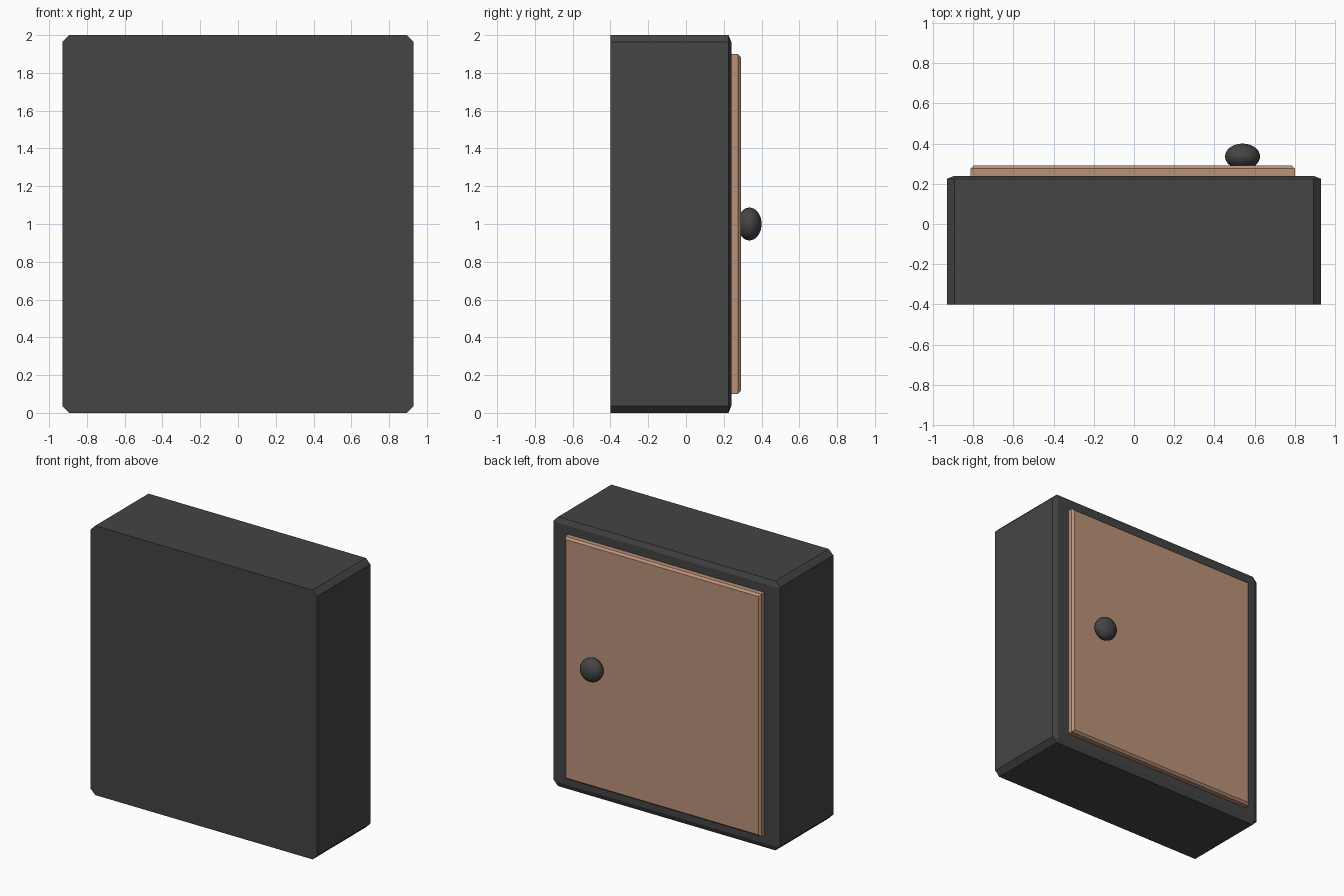
import bpy, bmesh, math
from mathutils import Vector

if "Cube" in bpy.data.objects:
    bpy.data.objects.remove(bpy.data.objects["Cube"])


def material(name, rgb):
    m = bpy.data.materials.new(name)
    m.diffuse_color = (*rgb, 1.0)
    m.use_nodes = True
    m.node_tree.nodes["Principled BSDF"].inputs["Base Color"].default_value = m.diffuse_color
    return m


charcoal = material("charcoal", (0.058, 0.058, 0.058))
tan = material("tan_wood", (0.50, 0.29, 0.19))


def box(name, lo, hi, chamfer, depth, pick, mat):
    """Box whose picked edges are chamfered: 'chamfer' across x/z, 'depth' along y."""
    lo, hi = Vector(lo), Vector(hi)
    stretch = chamfer / depth
    size, mid = hi - lo, (lo + hi) / 2
    bm = bmesh.new()
    bmesh.ops.create_cube(bm, size=1)
    for v in bm.verts:
        v.co = Vector((v.co.x * size.x, v.co.y * size.y * stretch, v.co.z * size.z))
    edges = [e for e in bm.edges if pick([v.co.y for v in e.verts])]
    bmesh.ops.bevel(bm, geom=edges, offset=chamfer, offset_type='OFFSET',
                    segments=1, affect='EDGES', profile=0.5)
    for v in bm.verts:
        v.co.y /= stretch
        v.co += mid
    bmesh.ops.recalc_face_normals(bm, faces=bm.faces)
    me = bpy.data.meshes.new(name)
    bm.to_mesh(me)
    bm.free()
    me.materials.append(mat)
    ob = bpy.data.objects.new(name, me)
    bpy.context.collection.objects.link(ob)
    return ob


# Cabinet body: every edge chamfered except the ones around the flat -y face
box("cabinet_body", (-0.93, -0.40, 0), (0.93, 0.24, 2), 0.037, 0.015,
    lambda ys: max(ys) > 0, charcoal)

# Door panel: only the rim of its outer face is chamfered
box("door", (-0.813, 0.235, 0.10), (0.80, 0.29, 1.90), 0.015, 0.015,
    lambda ys: min(ys) > 0, tan)

# Door knob: flattened ball partly sunk into the door
bpy.ops.mesh.primitive_uv_sphere_add(segments=32, ring_count=16, radius=1,
                                     location=(0.54, 0.336, 1.0),
                                     rotation=(math.pi / 2, 0, 0))
knob = bpy.context.object
knob.name = "door_knob"
knob.scale = (0.087, 0.087, 0.064)
knob.data.materials.append(charcoal)
bpy.ops.object.shade_smooth()
